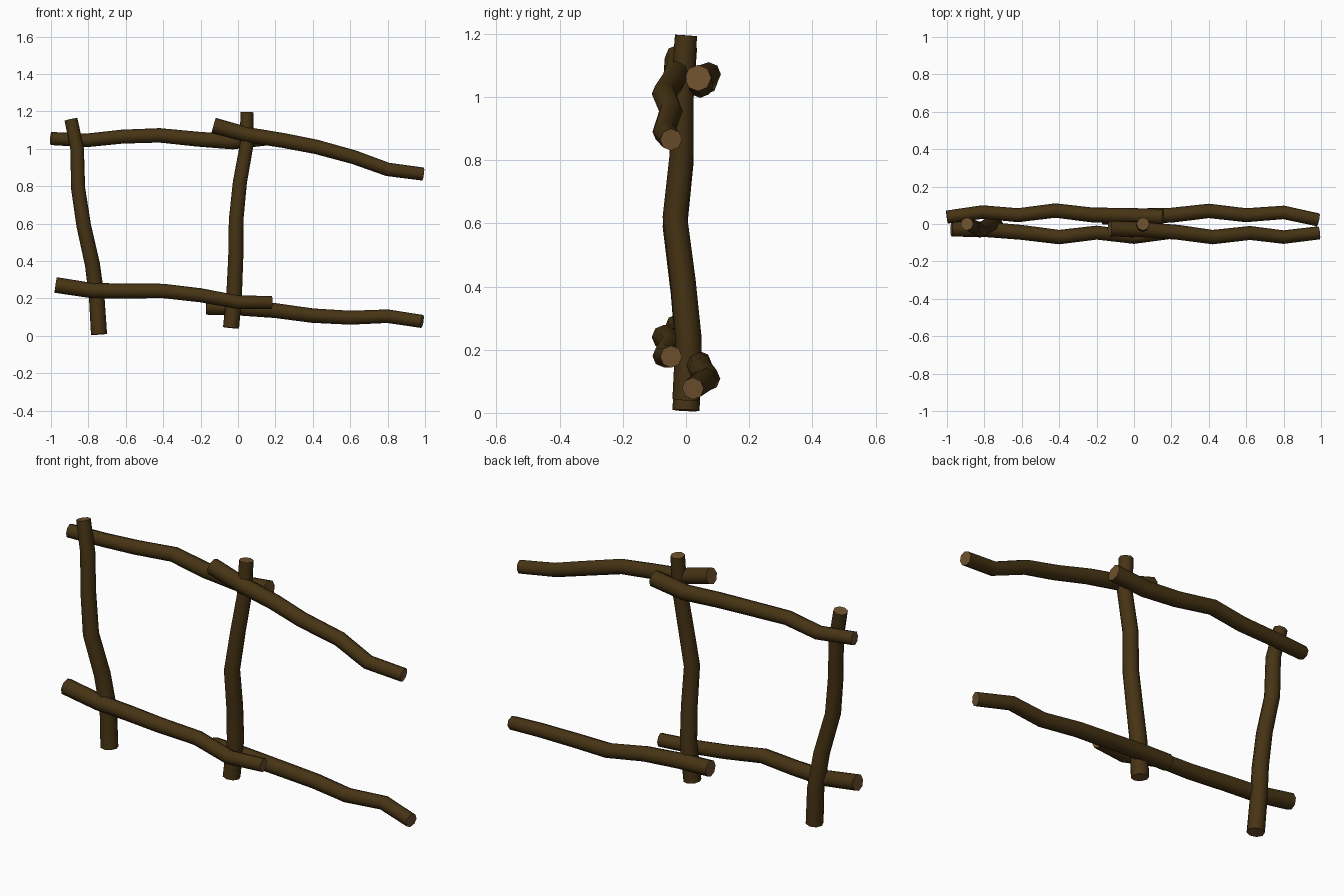
import bpy, bmesh, math
from mathutils import Vector

if "Cube" in bpy.data.objects:
    bpy.data.objects.remove(bpy.data.objects["Cube"])


def material(name, rgb):
    m = bpy.data.materials.new(name)
    m.diffuse_color = (*rgb, 1)
    m.use_nodes = True
    m.node_tree.nodes["Principled BSDF"].inputs["Base Color"].default_value = m.diffuse_color
    return m


BARK = material("dark bark", (0.062, 0.034, 0.007))
CUT = material("cut wood", (0.155, 0.082, 0.027))
SIDES = 8


def log(name, path, r0, r1):
    """Crooked tapered log through the path points, with pale cut ends."""
    pts = [Vector(p) for p in path]
    n = len(pts)
    bm = bmesh.new()
    rings = []
    for i, p in enumerate(pts):
        t = (pts[min(i + 1, n - 1)] - pts[max(i - 1, 0)]).normalized()
        u = Vector((0, 1, 0)).cross(t).normalized()
        v = t.cross(u)
        r = r0 + (r1 - r0) * i / (n - 1)
        ring = []
        for k in range(SIDES):
            a = math.tau * k / SIDES
            ring.append(bm.verts.new(p + r * (u * math.cos(a) + v * math.sin(a))))
        rings.append(ring)
    for a, b in zip(rings, rings[1:]):
        for k in range(SIDES):
            j = (k + 1) % SIDES
            bm.faces.new((a[k], a[j], b[j], b[k])).smooth = True
    for ring in (rings[0][::-1], rings[-1]):
        cap = bm.faces.new(ring)
        cap.material_index = 1
        for e in cap.edges:
            e.smooth = False
    bm.normal_update()
    me = bpy.data.meshes.new(name)
    bm.to_mesh(me)
    bm.free()
    me.materials.append(BARK)
    me.materials.append(CUT)
    ob = bpy.data.objects.new(name, me)
    bpy.context.collection.objects.link(ob)
    return ob


# upright posts
log("left_post", [(-.743, 0, .008), (-.755, .008, .2), (-.778, -.008, .38),
                  (-.825, -.035, .59), (-.855, -.014, .79), (-.86, -.012, 1.0),
                  (-.893, 0, 1.157)], .043, .035)
log("middle_post", [(-.037, 0, .043), (-.02, .008, .235), (-.012, -.01, .42),
                    (-.01, -.035, .62), (.01, -.014, .82), (.046, -.012, 1.02),
                    (.048, 0, 1.195)], .043, .035)

# front rails
log("upper_front_rail", [(-.13, -.025, 1.125), (.05, -.03, 1.075), (.24, -.045, 1.045),
                         (.42, -.07, 1.01), (.62, -.048, .955), (.8, -.07, .89),
                         (.99, -.047, .865)], .042, .035)
log("lower_front_rail", [(-.975, -.025, .272), (-.78, -.03, .242), (-.6, -.045, .24),
                         (-.4, -.07, .24), (-.2, -.046, .217), (0, -.07, .18),
                         (.18, -.047, .178)], .042, .035)

# back rails
log("upper_back_rail", [(-1.0, .037, 1.055), (-.81, .064, 1.045), (-.62, .047, 1.065),
                        (-.42, .072, 1.072), (-.22, .048, 1.052), (-.03, .045, 1.038),
                        (.155, .038, 1.06)], .035, .042)
log("lower_back_rail", [(-.17, .04, .155), (0, .042, .15), (.2, .047, .135),
                        (.4, .07, .108), (.6, .047, .097), (.8, .062, .105),
                        (.985, .022, .077)], .042, .035)
